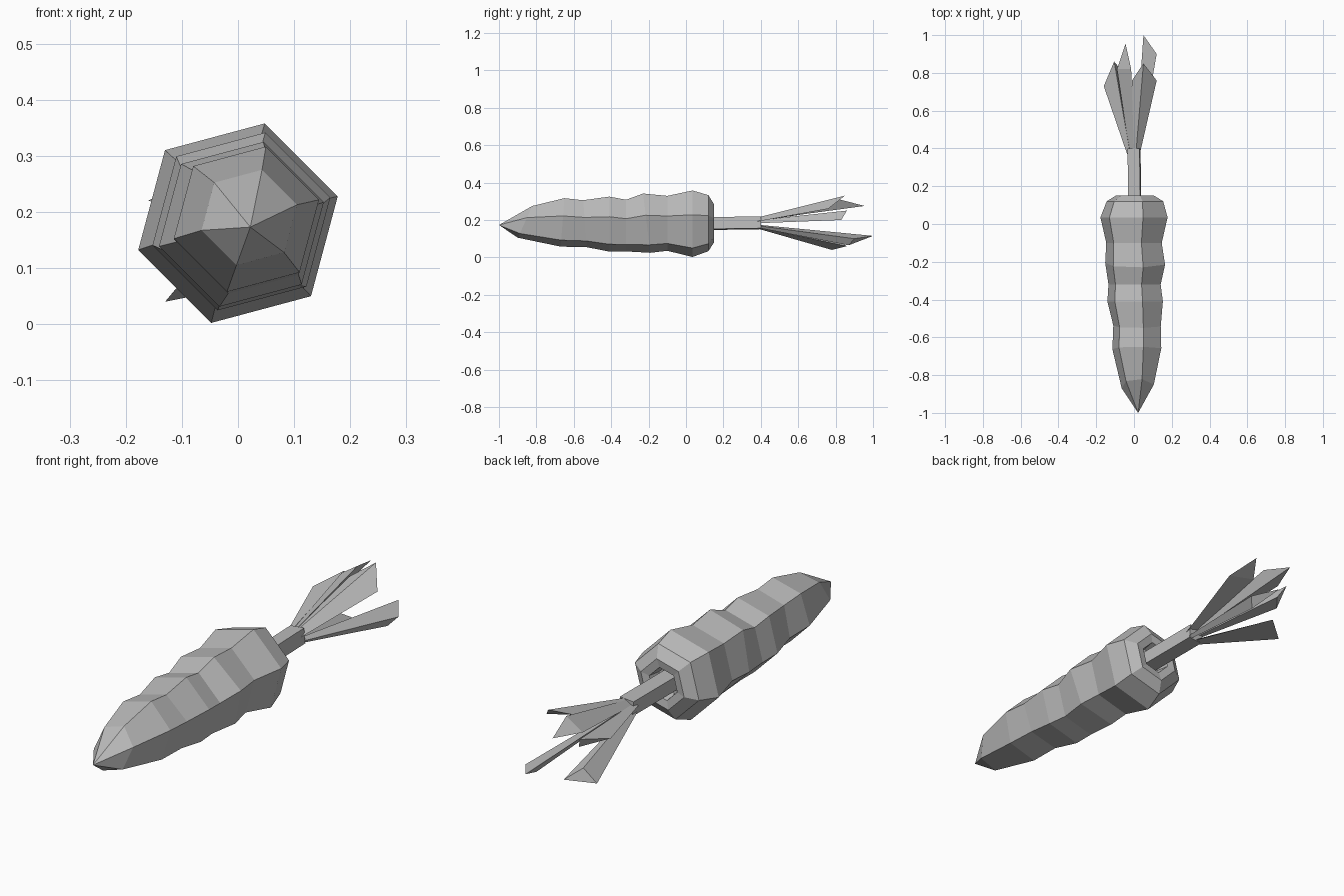
import bpy
import bmesh
from math import sin, cos, radians
from mathutils import Vector

cube = bpy.data.objects.get("Cube")
if cube:
    bpy.data.objects.remove(cube)

grey = bpy.data.materials.new("plain grey")
grey.use_nodes = True
grey.diffuse_color = (0.5, 0.5, 0.5, 1)
grey.node_tree.nodes["Principled BSDF"].inputs["Base Color"].default_value = (0.5, 0.5, 0.5, 1)


def finish(name, bm):
    bmesh.ops.recalc_face_normals(bm, faces=bm.faces)
    mesh = bpy.data.meshes.new(name)
    bm.to_mesh(mesh)
    bm.free()
    mesh.materials.append(grey)
    obj = bpy.data.objects.new(name, mesh)
    bpy.context.collection.objects.link(obj)
    return obj


def bridge(bm, a, b):
    n = len(a)
    for i in range(n):
        j = (i + 1) % n
        bm.faces.new((a[i], a[j], b[j], b[i]))


def loft(name, rings, sides, turn, tip=None):
    """Skin rings given as (y, radius, centre x, centre z, lean)."""
    bm = bmesh.new()
    loops = []
    for y, r, cx, cz, lean in rings:
        loop = []
        for i in range(sides):
            a = radians(turn + 360 * i / sides)
            loop.append(bm.verts.new((cx + r * cos(a), y + lean * sin(a), cz + r * sin(a))))
        loops.append(loop)
    for a, b in zip(loops, loops[1:]):
        bridge(bm, a, b)
    if tip:
        point = bm.verts.new(tip)
        for i in range(sides):
            bm.faces.new((loops[0][i], loops[0][(i + 1) % sides], point))
    else:
        bm.faces.new(loops[0])
    bm.faces.new(loops[-1])
    return finish(name, bm)


# Wavy six-sided root, ending in a rim and a sunken crown
root_rings = [
    (-0.86, 0.088, 0.02, 0.19, 0.04),
    (-0.66, 0.134, 0.015, 0.187, 0.01),
    (-0.54, 0.130, 0.016, 0.180, -0.01),
    (-0.41, 0.152, 0.006, 0.178, 0),
    (-0.32, 0.143, 0.003, 0.170, 0),
    (-0.21, 0.164, 0.006, 0.183, -0.02),
    (-0.10, 0.152, 0, 0.182, 0),
    (0.035, 0.184, 0, 0.180, 0),
    (0.12, 0.155, 0.005, 0.183, 0),
    (0.15, 0.105, 0.005, 0.182, 0),
    (0.145, 0.068, 0.005, 0.182, 0),
    (0.09, 0.06, 0.005, 0.182, 0),
]
loft("root", root_rings, 6, 15, tip=(0.022, -1, 0.173))

# Stem
loft("stem", [(0.08, 0.045, 0.005, 0.18, 0), (0.40, 0.045, 0, 0.185, 0)], 4, 50)

# Leaves: thin wedges fanning out from the stem to slanted ends
leaf_ends = {
    "upper_left_leaf": [(0.12, 0.76, 0.26), (0.05, 0.85, 0.33), (-0.01, 0.76, 0.29)],
    "upper_middle_leaf": [(-0.045, 0.955, 0.275), (-0.09, 0.82, 0.26), (-0.015, 0.82, 0.31)],
    "lower_left_leaf": [(0.05, 1.0, 0.115), (0.12, 0.90, 0.10), (0.09, 0.87, 0.065)],
    "upper_right_leaf": [(-0.16, 0.73, 0.22), (-0.105, 0.86, 0.25), (-0.08, 0.83, 0.20)],
    "lower_right_leaf": [(-0.03, 0.86, 0.06), (-0.13, 0.78, 0.04), (-0.08, 0.80, 0.10)],
}
for name, ends in leaf_ends.items():
    bm = bmesh.new()
    ends = [Vector(p) for p in ends]
    middle = sum(ends, Vector()) / 3
    # The root of each leaf is a shrunken copy of its end, moved to the stem
    base = Vector((middle.x * 0.2, 0.37, 0.183 + (middle.z - 0.183) * 0.15))
    low = []
    for p in ends:
        offset = (p - middle) * 0.3
        offset.y = 0
        low.append(bm.verts.new(base + offset))
    high = [bm.verts.new(p) for p in ends]
    bridge(bm, low, high)
    bm.faces.new(low)
    bm.faces.new(high)
    finish(name, bm)
